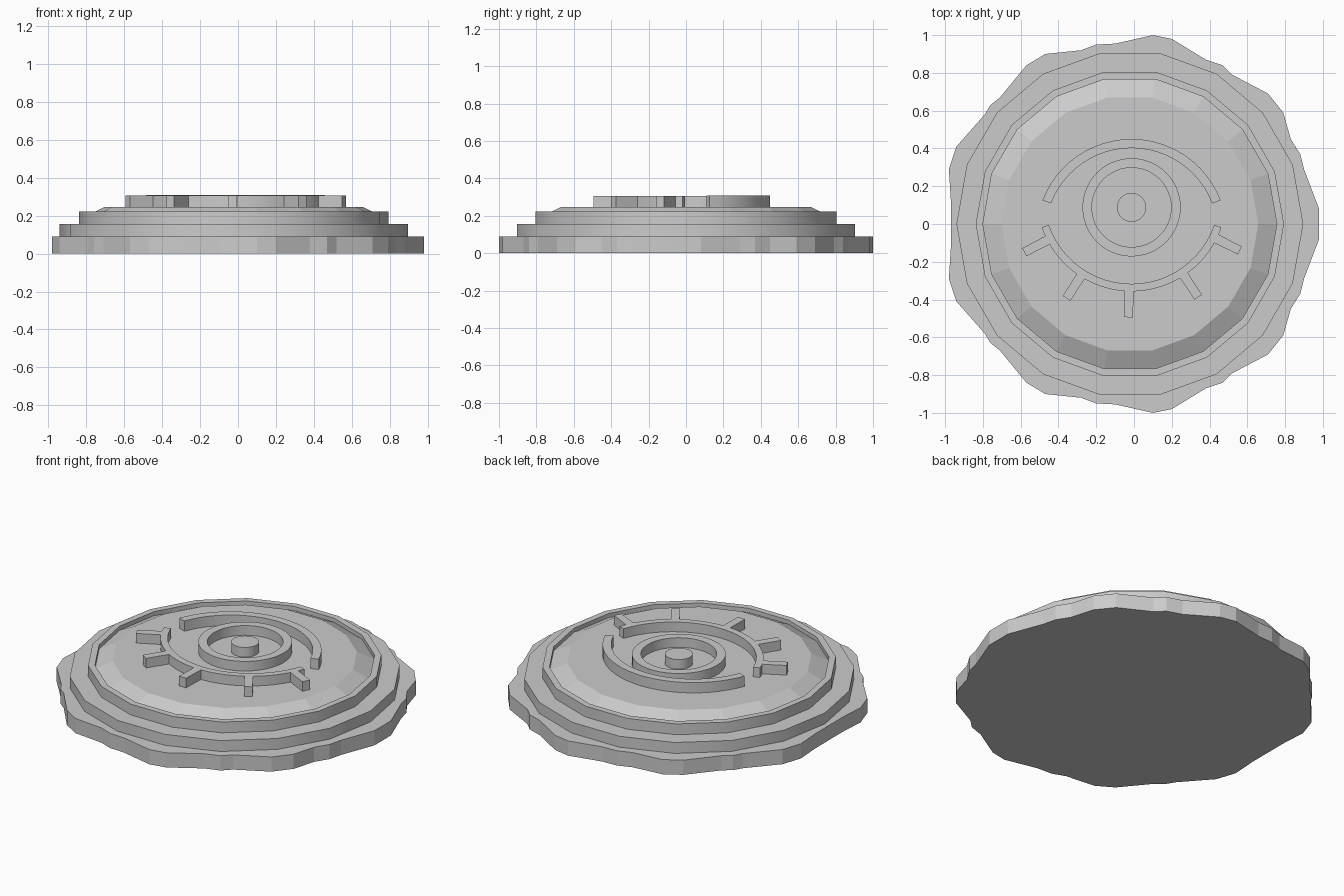
import bpy, bmesh
from math import radians, cos, sin, tau
from mathutils import Vector

cube = bpy.data.objects.get("Cube")
if cube:
    bpy.data.objects.remove(cube, do_unlink=True)

stone = bpy.data.materials.new("stone grey")
stone.use_nodes = True
GREY = (0.6, 0.6, 0.6, 1)
stone.diffuse_color = GREY
stone.node_tree.nodes["Principled BSDF"].inputs["Base Color"].default_value = GREY


def finish(name, bm, smooth):
    """Turn a bmesh into a named object with the stone material."""
    bmesh.ops.recalc_face_normals(bm, faces=bm.faces)
    mesh = bpy.data.meshes.new(name)
    bm.to_mesh(mesh)
    bm.free()
    mesh.materials.append(stone)
    obj = bpy.data.objects.new(name, mesh)
    bpy.context.collection.objects.link(obj)
    if smooth:
        bpy.ops.object.select_all(action="DESELECT")
        obj.select_set(True)
        bpy.context.view_layer.objects.active = obj
        bpy.ops.object.shade_smooth_by_angle(angle=radians(30))
    return obj


def slab(name, outline, low, high, smooth=True):
    """Extrude a flat outline between two heights."""
    bm = bmesh.new()
    face = bm.faces.new([bm.verts.new((p[0], p[1], low)) for p in outline])
    grown = bmesh.ops.extrude_face_region(bm, geom=[face], use_keep_orig=True)
    tops = [v for v in grown["geom"] if isinstance(v, bmesh.types.BMVert)]
    bmesh.ops.translate(bm, verts=tops, vec=(0, 0, high - low))
    return finish(name, bm, smooth)


def lathe(name, profile, centre, sides, smooth=True, closed=False):
    """Revolve (radius, height) pairs; open profiles get end caps."""
    bm = bmesh.new()
    rings = [[bm.verts.new((centre[0] + r * cos(tau * i / sides),
                            centre[1] + r * sin(tau * i / sides), z))
              for i in range(sides)] for r, z in profile]
    pairs = list(zip(rings, rings[1:]))
    if closed:
        pairs.append((rings[-1], rings[0]))
    else:
        bm.faces.new(rings[0])
        bm.faces.new(rings[-1])
    for a, b in pairs:
        for i in range(sides):
            j = (i + 1) % sides
            bm.faces.new((a[i], a[j], b[j], b[i]))
    return finish(name, bm, smooth)


def polar(centre, radius, degrees):
    a = radians(degrees)
    return centre + radius * Vector((cos(a), sin(a)))


def arc(centre, radius, start, end, steps):
    return [polar(centre, radius, start + (end - start) * i / steps)
            for i in range(steps + 1)]


# Rough-edged base, mirrored front to back
half_edge = [(.98, .08), (.9, .29), (.88, .37), (.83, .45), (.79, .59), (.71, .69),
             (.52, .79), (.47, .84), (.38, .87), (.2, .98), (.1, 1), (-.1, .955),
             (-.2, .95), (-.28, .92), (-.47, .9), (-.57, .84), (-.71, .67),
             (-.76, .63), (-.79, .58), (-.94, .41), (-.98, .29), (-.97, .13)]
slab("rough_base", half_edge + [(x, -y) for x, y in reversed(half_edge)],
     0, .09, smooth=False)

# Two stepped tiers with a sunken seat, and the bevelled plateau inside
middle = (-.022, 0)
lathe("stepped_tiers", [(.918, .08), (.918, .157), (.816, .157), (.816, .223),
                        (.778, .223), (.778, .198)], middle, 18)
lathe("bevelled_plateau", [(.778, .19), (.778, .198), (.68, .246)], middle, 18,
      smooth=False)

# Eye: pupil and iris ring
LOW, TOP = .24, .305
eye = (-.013, .088)
lathe("pupil", [(.077, LOW), (.077, TOP)], eye, 32)
lathe("iris_ring", [(.26, LOW), (.26, TOP), (.21, TOP), (.21, LOW)], eye, 48,
      closed=True)

# Upper eyelid arc
upper = Vector((-.013, -.055))
slab("upper_eyelid", arc(upper, .505, 21, 159, 24) + arc(upper, .457, 159, 21, 24),
     LOW, TOP + .004)

# Lower eyelid arc with five lashes growing from its outer edge
lower = Vector((-.013, .146))
half_width = .024
outline, angle = [], 199
for lash in (207.5, 237.5, 268.5, 303.5, 333.5):
    outline += arc(lower, .503, angle, lash - 2.8, 5)
    tip = polar(lower, .64, lash)
    side = polar(Vector((0, 0)), half_width, lash + 90)
    outline += [tip - side, tip + side]
    angle = lash + 2.8
outline += arc(lower, .503, angle, 341, 3)
outline += arc(lower, .463, 341, 199, 24)
slab("lower_eyelid_with_lashes", outline, LOW, TOP)
